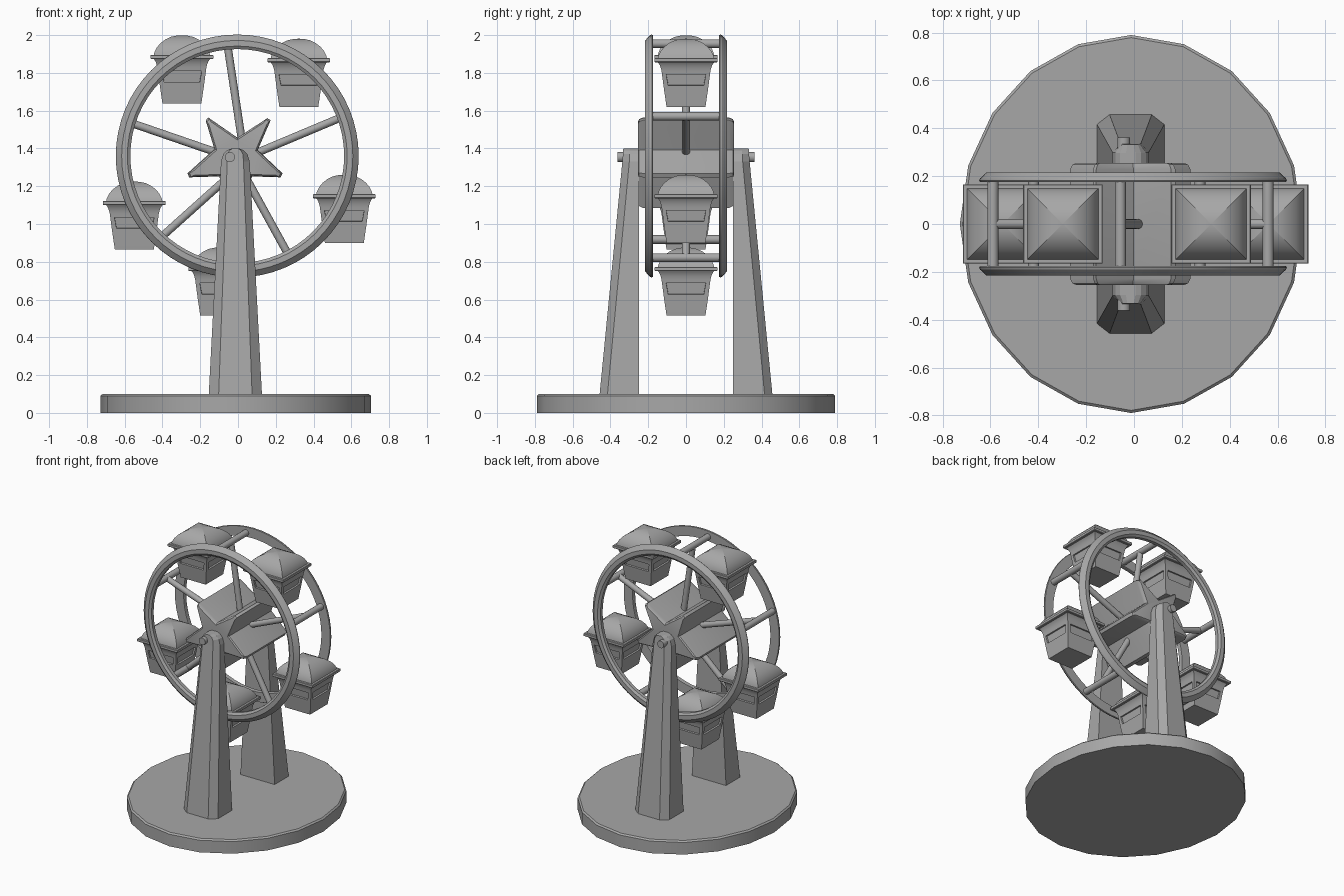
import bpy, bmesh, math
from mathutils import Vector

if "Cube" in bpy.data.objects:
    bpy.data.objects.remove(bpy.data.objects["Cube"])

grey = bpy.data.materials.new("plain_grey")
grey.diffuse_color = (0.39, 0.39, 0.39, 1)
grey.use_nodes = True
grey.node_tree.nodes["Principled BSDF"].inputs["Base Color"].default_value = grey.diffuse_color


def finish(name, bm, smooth=0):
    """Turn a bmesh into a named object with the grey material."""
    bmesh.ops.recalc_face_normals(bm, faces=bm.faces)
    me = bpy.data.meshes.new(name)
    bm.to_mesh(me)
    bm.free()
    me.materials.append(grey)
    ob = bpy.data.objects.new(name, me)
    bpy.context.collection.objects.link(ob)
    if smooth:
        bpy.ops.object.select_all(action='DESELECT')
        ob.select_set(True)
        bpy.context.view_layer.objects.active = ob
        bpy.ops.object.shade_smooth_by_angle(angle=math.radians(smooth))
    return ob


def loft(bm, sections):
    """Skin a list of equal-length point rings and cap both ends."""
    rings = [[bm.verts.new(p) for p in s] for s in sections]
    sides = []
    n = len(rings[0])
    for a, b in zip(rings, rings[1:]):
        sides.append([bm.faces.new((a[i], a[(i + 1) % n], b[(i + 1) % n], b[i]))
                      for i in range(n)])
    bm.faces.new(rings[0][::-1])
    bm.faces.new(rings[-1])
    return sides


def rod(name, a, b, r, sides=16):
    a, b = Vector(a), Vector(b)
    q = (b - a).to_track_quat('Z', 'Y')
    circle = [q @ Vector((r * math.cos(t), r * math.sin(t), 0))
              for t in (2 * math.pi * i / sides for i in range(sides))]
    bm = bmesh.new()
    loft(bm, [[p + v for v in circle] for p in (a, b)])
    return finish(name, bm, 40)


def square(h, z):
    return [(-h, -h, z), (h, -h, z), (h, h, z), (-h, h, z)]


# Oval base plate with a thin chamfer on top
def oval(inset, z):
    return [(-0.012 + (0.716 - inset) * math.cos(math.pi * i / 10),
             (0.79 - inset) * math.sin(math.pi * i / 10), z) for i in range(20)]


bm = bmesh.new()
loft(bm, [oval(0, 0), oval(0, 0.09), oval(0.011, 0.1)])
finish("base_plate", bm, 25)

# Tapered towers with rounded heads, and the bearing pins
# section: z, half width, front half width, shoulder y, front y
tower = [(0.0, 0.146, 0.092, 0.425, 0.467),
         (1.33, 0.076, 0.043, 0.30, 0.337),
         (1.37, 0.064, 0.040, 0.298, 0.334),
         (1.39, 0.044, 0.030, 0.297, 0.333),
         (1.40, 0.020, 0.014, 0.296, 0.332)]
for side, label in ((-1, "front"), (1, "back")):
    bm = bmesh.new()
    loft(bm, [[(x - 0.014, side * y, z) for x, y in
               ((-w, 0.25), (-w, ys), (-f, yf), (f, yf), (w, ys), (w, 0.25))]
              for z, w, f, ys, yf in tower])
    finish(label + "_tower", bm)
    rod(label + "_pin", (-0.043, side * 0.24, 1.354),
        (-0.043, side * 0.362, 1.354), 0.027)

# Wheel rims: bevelled profile (radius, y) spun around the axle
CX, CZ, SEG = -0.004, 1.36, 64
profile = [(0.568, 0.176), (0.640, 0.176), (0.643, 0.181), (0.640, 0.190),
           (0.612, 0.216), (0.582, 0.216), (0.566, 0.204), (0.566, 0.180)]
for side, label in ((-1, "front"), (1, "back")):
    bm = bmesh.new()
    rings = []
    for i in range(SEG):
        t = 2 * math.pi * i / SEG
        rings.append([bm.verts.new((CX + r * math.cos(t), side * y,
                                    CZ + r * math.sin(t))) for r, y in profile])
    for i in range(SEG):
        a, b = rings[i], rings[(i + 1) % SEG]
        for j in range(len(profile)):
            k = (j + 1) % len(profile)
            bm.faces.new((a[j], a[k], b[k], b[j]))
    finish(label + "_rim", bm, 20)

# Star-shaped hub: blunt tips, valleys between them, rounded end faces
star = [(-0.171, 1.548), (-0.158, 1.564), (-0.003, 1.457), (0.155, 1.560),
        (0.173, 1.550), (0.105, 1.392), (0.236, 1.268), (0.226, 1.247),
        (0.075, 1.252), (0.0, 1.085), (-0.03, 1.085), (-0.10, 1.252),
        (-0.258, 1.247), (-0.268, 1.268), (-0.125, 1.397)]


def star_ring(scale, y):
    return [(-0.012 + (x + 0.012) * scale, y, 1.35 + (z - 1.35) * scale)
            for x, z in star]


bm = bmesh.new()
loft(bm, [star_ring(s, y) for s, y in ((0.89, -0.255), (0.96, -0.248), (1, -0.228),
                                       (1, 0.228), (0.96, 0.248), (0.89, 0.255))])
finish("star_hub", bm, 35)

# Spokes (inner end, outer end) and the crossbars joining the rims
spokes = [((0.03, 1.38), (-0.057, 1.955)), ((0.0, 1.335), (0.56, 1.57)),
          ((0.0, 1.34), (-0.59, 1.543)), ((-0.005, 1.29), (-0.42, 0.918)),
          ((-0.01, 1.34), (0.275, 0.822))]
for (x0, z0), (x1, z1) in spokes:
    rod("spoke", (x0, 0, z0), (x1, 0, z1), 0.021)
    rod("crossbar", (x1, -0.19, z1), (x1, 0.19, z1), 0.023)

# Hanging cabins: flared body with recessed windows, eave and domed roof
cabins = [(-0.297, 1.638), (0.322, 1.62), (-0.549, 0.864), (0.563, 0.90), (-0.097, 0.515)]
body = [(0.103, 0), (0.116, 0.088), (0.130, 0.193), (0.134, 0.208), (0.139, 0.221),
        (0.145, 0.231), (0.152, 0.24)]
roof = [(0.150, 0.25), (0.146, 0.27), (0.134, 0.295), (0.115, 0.318),
        (0.088, 0.339), (0.058, 0.353), (0.030, 0.359), (0.002, 0.361)]
for x, z in cabins:
    bm = bmesh.new()
    sides = loft(bm, [square(h, k) for h, k in body])
    bmesh.ops.recalc_face_normals(bm, faces=bm.faces)
    bmesh.ops.inset_individual(bm, faces=sides[1], thickness=0.033)
    bmesh.ops.inset_individual(bm, faces=sides[1], thickness=0.001, depth=-0.012)
    parts = [finish("cabin_body", bm, 30)]
    bm = bmesh.new()
    loft(bm, [square(0.163, 0.236), square(0.166, 0.239),
              square(0.166, 0.255), square(0.163, 0.258)])
    parts.append(finish("cabin_eave", bm))
    bm = bmesh.new()
    loft(bm, [square(h, k) for h, k in roof])
    dome = finish("cabin_roof", bm, 28)
    # keep the four hip lines crisp up to the apex
    for e in dome.data.edges:
        a, b = (dome.data.vertices[i].co for i in e.vertices)
        if abs(a.z - b.z) > 0.001:
            e.use_edge_sharp = True
    parts.append(dome)
    for p in parts:
        p.location = (x, 0, z)
